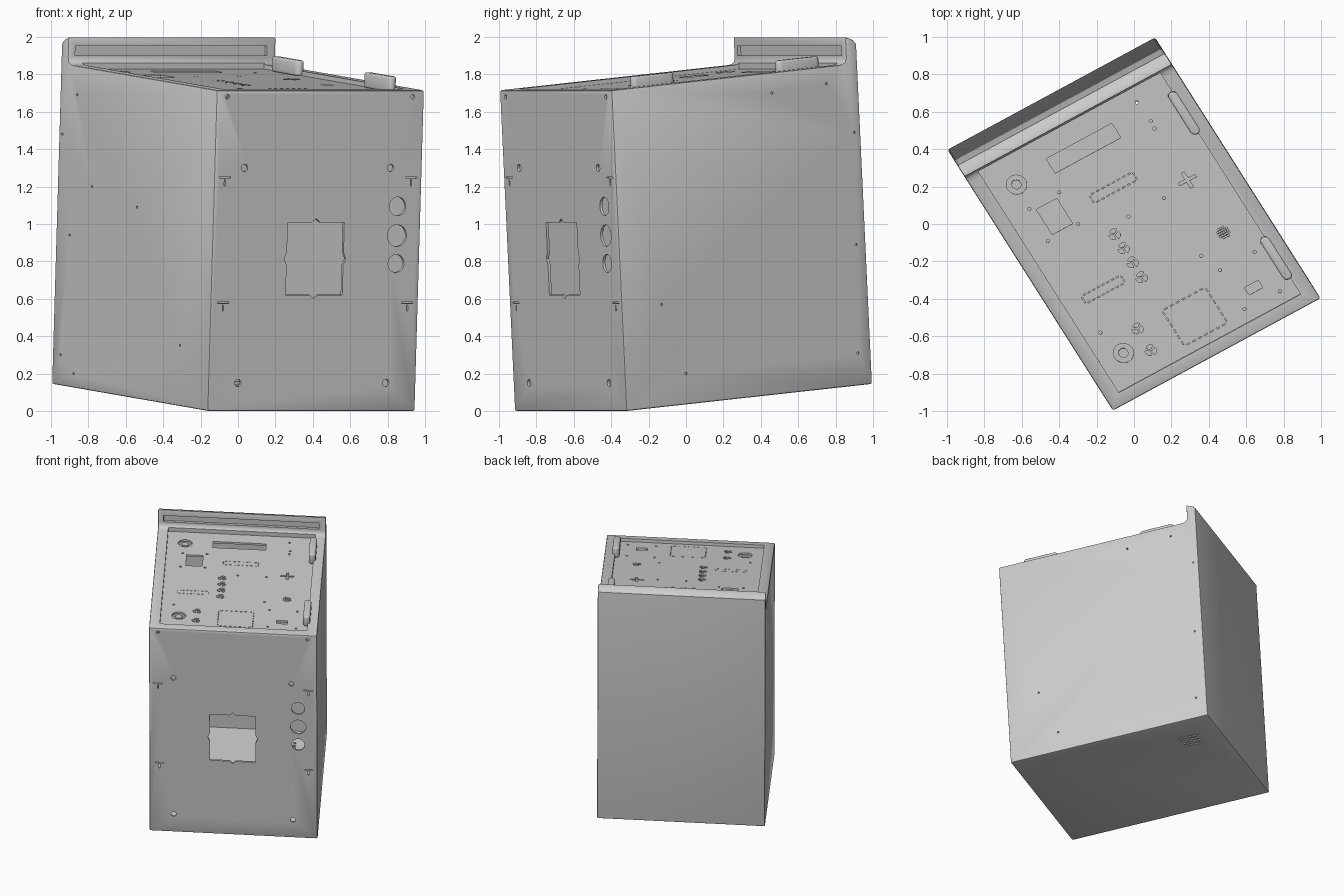
import bpy, bmesh
from math import sin, cos, pi, radians
from mathutils import Matrix, Vector

if "Cube" in bpy.data.objects:
    bpy.data.objects.remove(bpy.data.objects["Cube"])

# Local cabinet axes (u width, v depth, w height, each 0..1) mapped to the skewed world box
M = Matrix(((1.11, -0.835, 0.05, -0.1625),
            (0.60, 1.315, -0.08, -0.9175),
            (0.0, 0.145, 1.715, 0.0),
            (0, 0, 0, 1)))
LEN = (1.26, 1.56, 1.715)          # world length of each local axis
PLANE = ((1, 2), (0, 2), (0, 1))   # profile axes for an extrusion along u, v, w


def prism(bm, axis, pts, lo, hi):
    a, b = PLANE[axis]
    rings = []
    for h in (lo, hi):
        ring = []
        for p in pts:
            c = [0, 0, 0]
            c[axis], c[a], c[b] = h, p[0], p[1]
            ring.append(bm.verts.new(c))
        rings.append(ring)
    bm.faces.new(rings[0])
    bm.faces.new(rings[1])
    n = len(pts)
    for i in range(n):
        j = (i + 1) % n
        bm.faces.new((rings[0][i], rings[0][j], rings[1][j], rings[1][i]))


def rect(a0, a1, b0, b1):
    return [(a0, b0), (a1, b0), (a1, b1), (a0, b1)]


def disc(axis, c, r, n=24, start=0.0, sweep=2 * pi):
    a, b = PLANE[axis]
    k = n if sweep > 6 else n - 1
    return [(c[0] + r * cos(start + sweep * i / k) / LEN[a],
             c[1] + r * sin(start + sweep * i / k) / LEN[b]) for i in range(n)]


def finish(name, bm):
    bmesh.ops.recalc_face_normals(bm, faces=bm.faces)
    me = bpy.data.meshes.new(name)
    bm.to_mesh(me)
    bm.free()
    me.transform(M)
    ob = bpy.data.objects.new(name, me)
    bpy.context.collection.objects.link(ob)
    return ob


def part(name, *prisms):
    bm = bmesh.new()
    for p in prisms:
        prism(bm, *p)
    return finish(name, bm)


def bevel(ob, width, segs):
    m = ob.modifiers.new("bevel", 'BEVEL')
    m.width, m.segments, m.limit_method, m.angle_limit = width, segs, 'ANGLE', radians(50)


def cut(ob, cutter):
    m = ob.modifiers.new("cut", 'BOOLEAN')
    m.operation, m.solver, m.object = 'DIFFERENCE', 'EXACT', cutter
    cutter.hide_render = True
    cutters.append(cutter)


def bake(ob, angle=35):
    dg = bpy.context.evaluated_depsgraph_get()
    me = bpy.data.meshes.new_from_object(ob.evaluated_get(dg))
    ob.modifiers.clear()
    ob.data = me
    bpy.ops.object.select_all(action='DESELECT')
    ob.select_set(True)
    bpy.context.view_layer.objects.active = ob
    bpy.ops.object.shade_smooth_by_angle(angle=radians(angle))


def solve(axes, rows, target, fixed):
    """Local coordinates on a panel from two world grid readings."""
    a, b = axes
    f = 3 - a - b
    m = Matrix([[M[r][a], M[r][b]] for r in rows])
    t = Vector([target[i] - M[r][3] - M[r][f] * fixed for i, r in enumerate(rows)])
    return tuple(m.inverted() @ t)


def on_top(x, y):
    return solve((0, 1), (0, 1), (x, y), 0.985)


def on_front(x, z):
    return solve((0, 2), (0, 2), (x, z), 0.0)


cutters = []

# Cabinet body: side profile with the raised lip at the back
profile = [(0, 0), (1, 0), (1, 1.06), (0.988, 1.073), (0.955, 1.086),
           (0.955, 1.02), (0.95, 1.008), (0.94, 1.002), (0.925, 1), (0, 1)]
body = part("cabinet_body", (0, profile, 0, 1))
bevel(body, 0.01, 2)

# Hollow interior, then top opening and the recess along the lip
cut(body, part("cutter_interior", (2, rect(0.01, 0.99, 0.01, 0.99), 0.008, 0.985)))
cut(body, part("cutter_top", (2, rect(0.062, 0.938, 0.045, 0.945), 0.96, 1.05)))
cut(body, part("cutter_lip", (1, rect(0.034, 0.958, 1.027, 1.057), 0.947, 0.968)))

# Front opening with notches at the middle of each edge
bm = bmesh.new()
u0, u1, w0, w1 = 0.36, 0.632, 0.362, 0.588
um, wm, d, e = (u0 + u1) / 2, (w0 + w1) / 2, 0.02, 0.012
prism(bm, 1, [(u0, w0), (um - d, w0), (um, w0 - e), (um + d, w0), (u1, w0), (u1, wm - d),
              (u1 + e, wm), (u1, wm + d), (u1, w1), (um + d, w1), (um, w1 + e), (um - d, w1),
              (u0, w1), (u0, wm + d), (u0 - e, wm), (u0, wm - d)], -0.03, 0.03)
# Three round holes, screw holes and tab slots on the front
for x, z, r in ((0.853, 1.094, 0.05), (0.85, 0.938, 0.058), (0.845, 0.789, 0.048)):
    prism(bm, 1, disc(1, on_front(x, z), r, 32), -0.03, 0.03)
for x, z, r in ((0.035, 1.30, 0.02), (0.815, 1.30, 0.02), (0.0, 0.15, 0.02), (0.79, 0.15, 0.02),
                (-0.055, 1.68, 0.012), (0.935, 1.68, 0.012)):
    prism(bm, 1, disc(1, on_front(x, z), r, 12), -0.03, 0.03)
for x, z in ((-0.07, 1.23), (0.925, 1.23), (-0.08, 0.56), (0.905, 0.56)):
    u, w = on_front(x, z)
    prism(bm, 1, rect(u - 0.028, u + 0.028, w + 0.009, w + 0.013), -0.03, 0.03)
    prism(bm, 1, rect(u - 0.003, u + 0.003, w - 0.015, w + 0.004), -0.03, 0.03)
# Small fixing holes on the right and left sides
for y, z in ((0.46, 1.70), (0.75, 1.75), (0.0, 0.20), (-0.13, 0.57), (0.92, 0.31),
             (0.91, 0.89), (0.90, 1.49)):
    prism(bm, 0, disc(0, solve((1, 2), (1, 2), (y, z), 1.0), 0.007, 8), 0.97, 1.03)
for x, z in ((-0.86, 1.69), (-0.94, 1.48), (-0.78, 1.20), (-0.90, 0.94), (-0.54, 1.09),
             (-0.31, 0.35), (-0.88, 0.20), (-0.95, 0.30)):
    prism(bm, 0, disc(0, solve((1, 2), (0, 2), (x, z), 0.0), 0.007, 8), -0.03, 0.03)
# Vent grid in the floor
for i in range(4):
    for j in range(4):
        prism(bm, 2, disc(2, (0.725 + 0.03 * i, 0.805 + 0.024 * j), 0.011, 8), -0.03, 0.03)
cut(body, finish("cutter_body_holes", bm))

# Recessed top panel
panel = part("top_panel", (2, rect(0.05, 0.95, 0.03, 0.96), 0.977, 0.986))
bm = bmesh.new()
LO, HI = 0.965, 1.0


def hole(pts):
    prism(bm, 2, pts, LO, HI)


def box_hole(c, hu, hv):
    hole(rect(c[0] - hu, c[0] + hu, c[1] - hv, c[1] + hv))


# Long slot, square window and small slot
for x, y, hu, hv in ((-0.27, 0.405, 0.158, 0.029), (-0.425, 0.04, 0.049, 0.051),
                     (0.64, -0.34, 0.033, 0.015)):
    box_hole(on_top(x, y), hu, hv)
# Two large round wells
wells = [on_top(-0.628, 0.21), on_top(-0.056, -0.69)]
for c in wells:
    hole(disc(2, c, 0.053, 28))
# Round vents made of three sectors
for x, y in ((-0.104, -0.056), (-0.056, -0.131), (-0.008, -0.206), (0.04, -0.286),
             (0.019, -0.56), (0.09, -0.675)):
    for k in range(3):
        a = k * 2 * pi / 3 + pi / 6
        c = on_top(x + 0.006 * cos(a + pi / 3), y + 0.006 * sin(a + pi / 3))
        hole([c] + disc(2, c, 0.025, 7, a + 0.1, 2 * pi / 3 - 0.2))
# Round grille
c = on_top(0.478, -0.045)
for i in range(-2, 3):
    for j in range(-2, 3):
        if i * i + j * j < 6:
            box_hole((c[0] + i * 0.0105, c[1] + j * 0.0085), 0.0035, 0.003)
# Perforated rectangle outlines
for x, y, hu, hv, nu, nv in ((-0.11, 0.195, 0.1, 0.016, 8, 2), (-0.165, -0.35, 0.09, 0.015, 8, 2),
                             (0.325, -0.495, 0.1, 0.072, 7, 6)):
    c = on_top(x, y)
    for s in (-1, 1):
        for i in range(nu):
            box_hole((c[0] + hu * (2 * (i + 0.5) / nu - 1), c[1] + s * hv), hu / nu * 0.5, 0.0018)
        for j in range(nv):
            box_hole((c[0] + s * (hu + 0.004), c[1] + hv * (2 * (j + 0.5) / nv - 1)),
                     0.0022, hv / nv * 0.5)
# Plus-shaped slot and scattered fixing holes
c = on_top(0.285, 0.235)
hole([(c[0] + a, c[1] + b) for a, b in (
    (-.04, -.005), (-.007, -.005), (-.007, -.03), (.007, -.03), (.007, -.005), (.04, -.005),
    (.04, .005), (.007, .005), (.007, .03), (-.007, .03), (-.007, .005), (-.04, .005))])
for x, y in ((-0.56, 0.08), (-0.46, -0.09), (-0.40, 0.17), (-0.30, 0.0), (-0.03, 0.04),
             (0.16, 0.14), (0.36, -0.17), (0.46, -0.245), (0.645, -0.15), (0.78, -0.36),
             (0.59, -0.455), (-0.18, -0.58), (0.015, 0.65), (0.09, 0.55), (0.11, 0.51)):
    hole(disc(2, on_top(x, y), 0.009, 8))
cut(panel, finish("cutter_panel_holes", bm))

# Cups and knobs inside the wells
cups = part("well_cups", *[(2, disc(2, c, 0.057, 28), 0.955, 0.965) for c in wells])
knobs = part("well_knobs", *[(2, disc(2, c, 0.026, 20), 0.962, 0.982) for c in wells])

# Two rounded hinge bars on the right rail
hinges = []
for name, v0, v1 in (("front_hinge", 0.11, 0.28), ("rear_hinge", 0.70, 0.87)):
    r = 0.026
    rv = r / LEN[1]
    outline = (disc(2, (0.932, v1 - rv), r, 9, 0, pi) + disc(2, (0.932, v0 + rv), r, 9, pi, pi))
    h = part(name, (2, outline, 0.985, 1.033))
    bevel(h, 0.012, 3)
    hinges.append(h)

# Bake the cuts, smooth the round faces, and remove the cutters
for ob in [body, panel, cups, knobs] + hinges:
    bake(ob)
for cutter in cutters:
    bpy.data.objects.remove(cutter)
